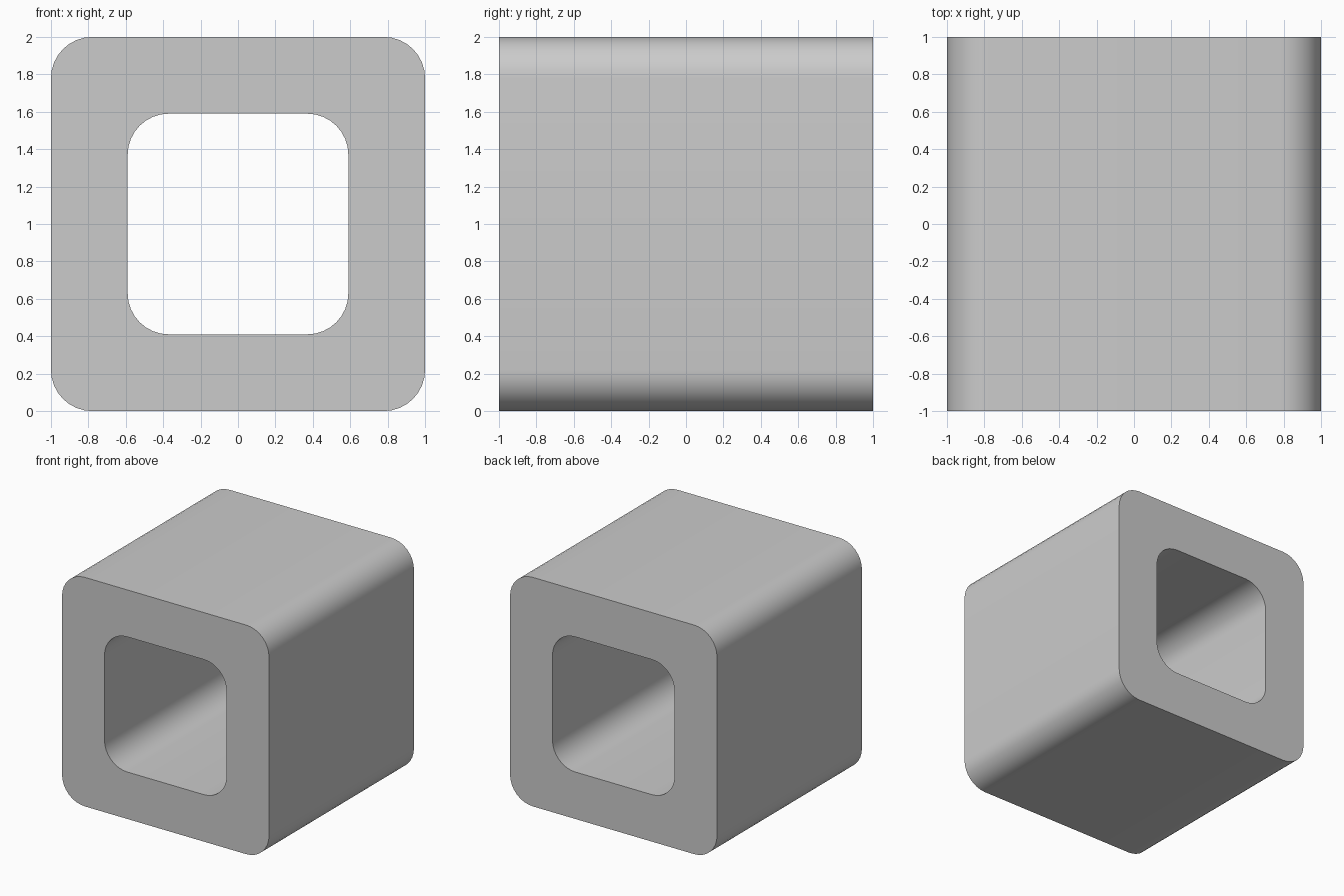
import bpy, bmesh, math

if "Cube" in bpy.data.objects:
    bpy.data.objects.remove(bpy.data.objects["Cube"])

SEGMENTS = 8


def rounded_square(half, radius):
    """Outline in the x-z plane, centred on z = 1."""
    points = []
    for corner in range(4):
        mid = math.radians(45 + 90 * corner)
        cx = math.copysign(half - radius, math.cos(mid))
        cz = math.copysign(half - radius, math.sin(mid))
        for i in range(SEGMENTS + 1):
            a = math.radians(90 * corner + 90 * i / SEGMENTS)
            points.append((cx + radius * math.cos(a), 1 + cz + radius * math.sin(a)))
    return points


bm = bmesh.new()


def ring(profile, y):
    return [bm.verts.new((x, y, z)) for x, z in profile]


# Outer and inner outlines at both ends, joined into a closed tube
outer = rounded_square(1.0, 0.22)
inner = rounded_square(0.59, 0.22)
loops = [ring(outer, -1), ring(outer, 1), ring(inner, 1), ring(inner, -1)]
count = len(outer)
for k in range(4):
    a, b = loops[k], loops[(k + 1) % 4]
    for i in range(count):
        j = (i + 1) % count
        bm.faces.new((a[i], a[j], b[j], b[i]))
bmesh.ops.recalc_face_normals(bm, faces=bm.faces)

mesh = bpy.data.meshes.new("square_tube")
bm.to_mesh(mesh)
bm.free()
tube = bpy.data.objects.new("square_tube", mesh)
bpy.context.collection.objects.link(tube)

# Smooth rounded corners, crisp end rims
bpy.context.view_layer.objects.active = tube
tube.select_set(True)
bpy.ops.object.shade_smooth_by_angle(angle=math.radians(30))
